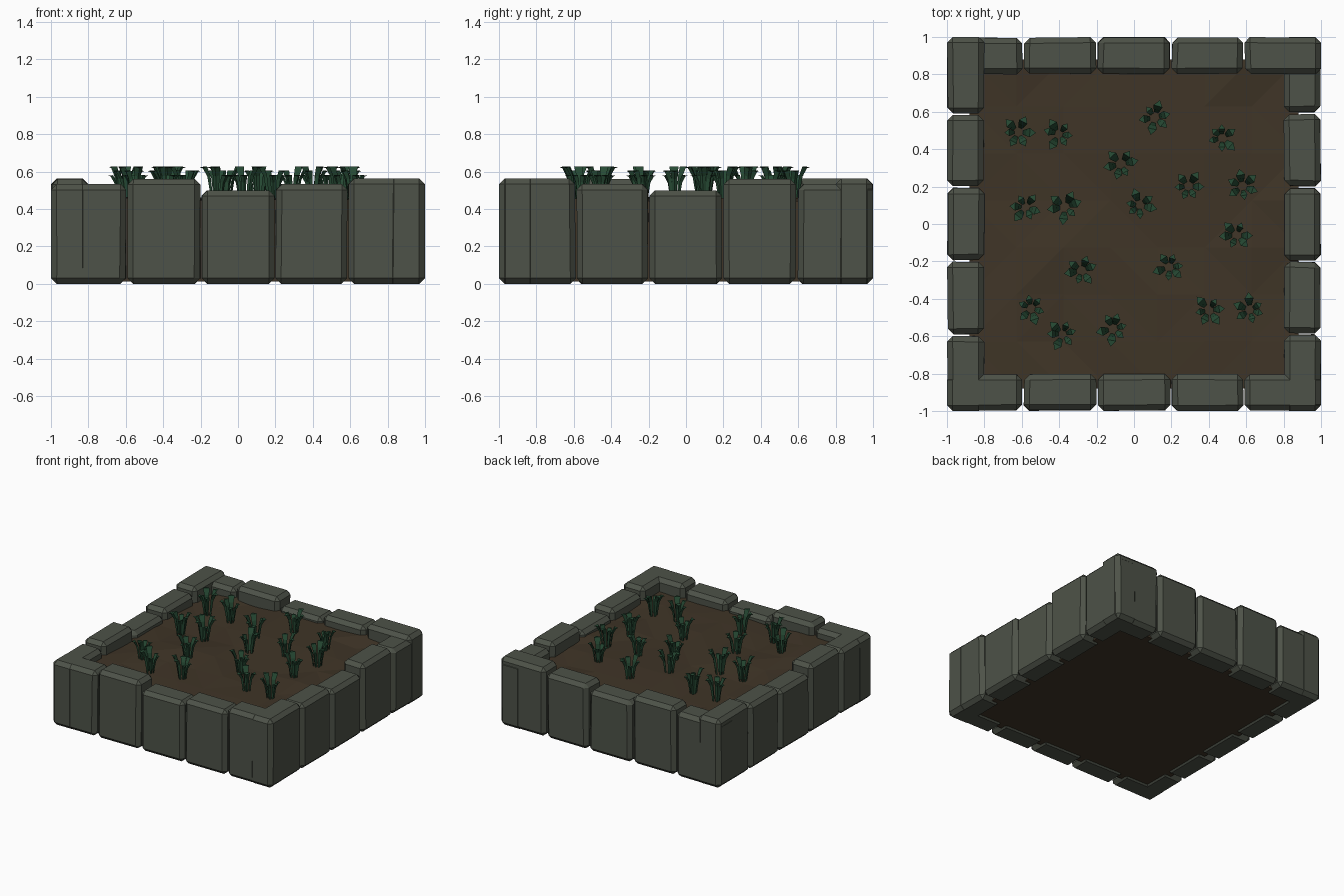
import bpy, bmesh, math, random
from mathutils import Vector, Matrix

if "Cube" in bpy.data.objects:
    bpy.data.objects.remove(bpy.data.objects["Cube"])

random.seed(4)


def material(name, rgb):
    m = bpy.data.materials.new(name)
    m.diffuse_color = (*rgb, 1)
    m.use_nodes = True
    m.node_tree.nodes["Principled BSDF"].inputs["Base Color"].default_value = m.diffuse_color
    return m


STONE = material("stone", (0.075, 0.085, 0.065))
SOIL = material("soil", (0.05, 0.035, 0.02))
LEAF = material("leaf", (0.02, 0.07, 0.035))


def add_object(name, bm, mat):
    bmesh.ops.recalc_face_normals(bm, faces=bm.faces)
    me = bpy.data.meshes.new(name)
    bm.to_mesh(me)
    bm.free()
    me.materials.append(mat)
    ob = bpy.data.objects.new(name, me)
    bpy.context.collection.objects.link(ob)
    return ob


# Chamfered stones: one row of five, repeated on four sides
SPANS = [(-1, -0.6), (-0.588, -0.203), (-0.193, 0.193), (0.203, 0.582), (0.592, 1)]
HEIGHTS = [0.533, 0.56, 0.5, 0.533, 0.563]


def stone(name, span, height, place):
    bm = bmesh.new()
    bmesh.ops.create_cube(bm, size=1)
    for v in bm.verts:
        x = span[0] if v.co.x < 0 else span[1]
        y = -1 if v.co.y < 0 else -0.805
        z = 0 if v.co.z < 0 else height
        # worn corners lean slightly inwards
        if abs(x) < 1:
            x += random.uniform(-0.004, 0.004)
        y += random.uniform(0, 0.006)
        v.co = (x, y, z)
    bmesh.ops.bevel(bm, geom=bm.edges[:], offset=0.03, segments=1,
                    affect='EDGES', profile=0.5)
    bmesh.ops.transform(bm, matrix=place, verts=bm.verts)
    add_object(name, bm, STONE)


SIDES = {
    "front": Matrix.Identity(4),
    "back": Matrix.Scale(-1, 4, (0, 1, 0)),
    # rows run along y, tall ends at front right and back left
    "right": Matrix(((0, -1, 0, 0), (-1, 0, 0, 0), (0, 0, 1, 0), (0, 0, 0, 1))),
    "left": Matrix(((0, 1, 0, 0), (1, 0, 0, 0), (0, 0, 1, 0), (0, 0, 0, 1))),
}
for side, place in SIDES.items():
    for i, (span, h) in enumerate(zip(SPANS, HEIGHTS)):
        stone(f"{side}_stone_{i + 1}", span, h, place)

# Soil bed: uneven grid top with a skirt and flat underside
SOIL_Z = 0.45
bm = bmesh.new()
bmesh.ops.create_grid(bm, x_segments=7, y_segments=7, size=0.88)
for v in bm.verts:
    v.co.z = SOIL_Z + random.uniform(-0.015, 0.015)
rim = [e for e in bm.edges if e.is_boundary]
skirt = bmesh.ops.extrude_edge_only(bm, edges=rim)["geom"]
for v in skirt:
    if isinstance(v, bmesh.types.BMVert):
        v.co.z = 0.012
bmesh.ops.contextual_create(bm, geom=[e for e in bm.edges if e.is_boundary])
bmesh.ops.triangulate(bm, faces=[f for f in bm.faces if len(f.verts) == 4])
add_object("soil", bm, SOIL)

# Seedlings: leaf profile as (distance out, height, half width)
PROFILE = [(0.022, 0.0, 0.008), (0.03, 0.07, 0.013), (0.038, 0.13, 0.016), (0.056, 0.172, 0.022)]
TIP = (0.086, 0.168)


def add_leaf(bm, origin, angle, size):
    turn = Matrix.Rotation(angle, 3, 'Z')

    def vert(out, side, z):
        return bm.verts.new(origin + turn @ Vector((out * size, side * size, z * size)))

    rings = [[vert(r, -w, z), vert(r + w * 0.7, 0, z - w * 0.4), vert(r, w, z)]
             for r, z, w in PROFILE]
    for a, b in zip(rings, rings[1:]):
        for k in range(3):
            n = (k + 1) % 3
            bm.faces.new((a[k], a[n], b[n], b[k]))
    tip = vert(TIP[0], 0, TIP[1])
    for k in range(3):
        bm.faces.new((rings[-1][k], rings[-1][(k + 1) % 3], tip))
    bm.faces.new(rings[0][::-1])


SPOTS = [(-.62, .49), (-.40, .48), (.11, .57), (.47, .46), (-.07, .32), (.29, .20),
         (.58, .20), (-.58, .09), (-.37, .09), (.03, .10), (.55, -.06), (-.28, -.25),
         (.19, -.23), (-.55, -.45), (-.38, -.59), (-.11, -.56), (.40, -.46), (.62, -.46)]
for i, (x, y) in enumerate(SPOTS):
    bm = bmesh.new()
    start = random.uniform(0, math.tau)
    for k in range(6):
        add_leaf(bm, Vector((x, y, SOIL_Z - 0.015)),
                 start + k * math.tau / 6 + random.uniform(-0.2, 0.2),
                 random.choice((0.85, 1.0, 1.12)))
    add_object(f"seedling_{i + 1}", bm, LEAF)
